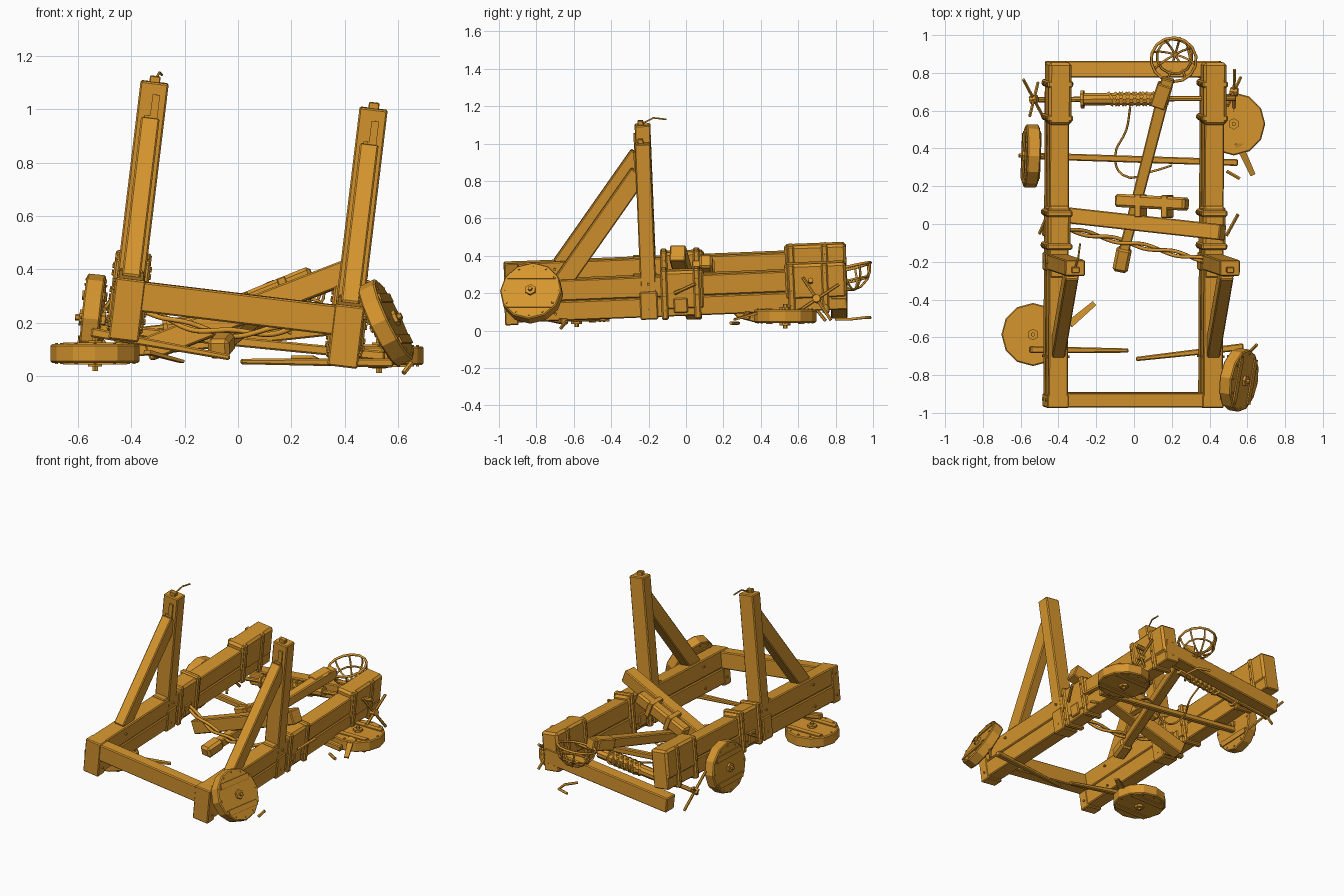
import bpy, math
from mathutils import Vector as V, Matrix

cube = bpy.data.objects.get("Cube")
if cube:
    bpy.data.objects.remove(cube)

wood = bpy.data.materials.new("golden brown wood")
wood.use_nodes = True
colour = (0.67, 0.30, 0.027, 1)
wood.diffuse_color = colour
wood.node_tree.nodes["Principled BSDF"].inputs["Base Color"].default_value = colour

# The sagging frame: rolled about y and pitched up towards the back
FRAME = (Matrix.Translation((0, 0, 0.242)) @ Matrix.Rotation(math.radians(6.9), 4, 'Y')
         @ Matrix.Rotation(math.radians(2.3), 4, 'X'))
WORLD = Matrix.Identity(4)


def axes(d, up):
    """Rotation with x along d and z as near to up as possible."""
    x = d.normalized()
    y = up.cross(x).normalized()
    return Matrix((x, y, x.cross(y))).transposed().to_4x4()


def finish(name, bevel=0.0):
    ob = bpy.context.object
    ob.name = name
    ob.data.materials.append(wood)
    if bevel:
        mod = ob.modifiers.new("worn edges", 'BEVEL')
        mod.width = bevel
        mod.segments = 1
    return ob


def beam(name, a, b, w, h, m=WORLD, up=(0, 0, 1), bevel=0.006, taper=1.0):
    """Timber from a to b, w wide and h tall; taper scales the far end."""
    a, b = m @ V(a), m @ V(b)
    bpy.ops.mesh.primitive_cube_add(size=1)
    ob = finish(name, bevel)
    for v in ob.data.vertices:
        k = taper if v.co.x > 0 else 1
        v.co = (v.co.x * (b - a).length, v.co.y * w * k, v.co.z * h * k)
    ob.matrix_world = Matrix.Translation((a + b) / 2) @ axes(b - a, m.to_3x3() @ V(up))
    return ob


def rod(name, a, b, r, sides=8, m=WORLD):
    a, b = m @ V(a), m @ V(b)
    bpy.ops.mesh.primitive_cylinder_add(vertices=sides, radius=r, depth=(b - a).length)
    ob = finish(name)
    ob.matrix_world = (Matrix.Translation((a + b) / 2)
                       @ (b - a).to_track_quat('Z', 'Y').to_matrix().to_4x4())
    return ob


def rope(name, pts, r, cyclic=False, smooth=True):
    cu = bpy.data.curves.new(name, 'CURVE')
    cu.dimensions = '3D'
    cu.bevel_depth, cu.bevel_resolution, cu.resolution_u = r, 1, 4
    sp = cu.splines.new('BEZIER' if smooth else 'POLY')
    points = sp.bezier_points if smooth else sp.points
    points.add(len(pts) - 1)
    for p, c in zip(points, pts):
        if smooth:
            p.co = c
            p.handle_left_type = p.handle_right_type = 'AUTO'
        else:
            p.co = (*c, 1)
    sp.use_cyclic_u = cyclic
    cu.use_fill_caps = True
    cu.materials.append(wood)
    ob = bpy.data.objects.new(name, cu)
    bpy.context.collection.objects.link(ob)


def wheel(name, centre, axis, r=0.167, t=0.07):
    """Twelve-sided plank disc with battens, hub and rim bolts."""
    m = Matrix.Translation(centre) @ V(axis).to_track_quat('Z', 'Y').to_matrix().to_4x4()
    disc = rod(name + "_disc", (0, 0, -t / 2), (0, 0, t / 2), r, 12, m)
    disc.modifiers.new("worn edges", 'BEVEL').width = 0.006
    for s in (-1, 1):
        for off in (-0.085, 0.085):
            half = 0.12
            beam(name + "_batten", (-half, off, s * t / 2), (half, off, s * t / 2),
                 0.035, 0.014, m, bevel=0)
        rod(name + "_hub", (0, 0, s * t / 2), (0, 0, s * (t / 2 + 0.014)), 0.03, 6, m)
        rod(name + "_pin", (0, 0, s * t / 2), (0, 0, s * (t / 2 + 0.03)), 0.012, 6, m)
        for i in range(12):
            a = math.tau * i / 12
            p = (0.145 * math.cos(a), 0.145 * math.sin(a))
            rod(name + "_bolt", (*p, s * t / 2), (*p, s * (t / 2 + 0.005)), 0.006, 5, m)


# Rails, uprights, braces and their ironwork on both sides
for s, side in ((1, "left"), (-1, "right")):
    x = s * 0.413

    def fb(part, a, b, w, h, **kw):
        return beam(side + "_" + part, a, b, w, h, FRAME, **kw)

    fb("lower_rail", (x, -0.965, -0.056), (x, 0.86, -0.056), 0.108, 0.104)
    fb("upper_rail", (x, -0.965, 0.055), (x, 0.855, 0.055), 0.104, 0.112)
    fb("rail_core", (x, -0.94, 0), (x, 0.84, 0), 0.09, 0.15)
    # Front boots, middle saddles and rear clamp blocks
    fb("front_boot", (x, -0.972, -0.005), (x, -0.9, -0.005), 0.114, 0.232)
    fb("middle_saddle", (x, -0.13, 0.03), (x, 0.1, 0.03), 0.12, 0.21, bevel=0.014)
    fb("rear_clamp", (x, 0.53, 0.05), (x, 0.86, 0.05), 0.122, 0.19, bevel=0.014)
    for y in (-0.115, 0.06, 0.565, 0.745):
        fb("iron_band", (x, y - 0.018, 0.01), (x, y + 0.018, 0.01), 0.136, 0.27, bevel=0.008)
        for z in (-0.08, 0, 0.09):
            rod(side + "_band_bolt", (x - 0.074, y, z), (x + 0.074, y, z), 0.007, 6, FRAME)
    fb("side_block", (x - 0.066, -0.03, -0.05), (x + 0.066, -0.03, -0.05), 0.075, 0.08)
    # Upright post with foot bracket, head plate and lug
    fb("upright", (x, -0.2, -0.1), (x, -0.2, 0.825), 0.084, 0.106, up=(1, 0, 0))
    fb("upright_foot", (x, -0.2, -0.12), (x, -0.2, 0.03), 0.094, 0.122, up=(1, 0, 0))
    fb("upright_plate", (x, -0.246, 0.6), (x, -0.246, 0.7), 0.01, 0.045, up=(1, 0, 0), bevel=0)
    fb("upright_strap", (x + 0.012, -0.246, 0.66), (x + 0.012, -0.246, 0.78), 0.008, 0.028,
       up=(1, 0, 0), bevel=0)
    rod(side + "_plate_bolt", (x, -0.258, 0.63), (x, -0.24, 0.63), 0.009, 6, FRAME)
    fb("top_lug", (x, -0.21, 0.81), (x, -0.21, 0.848), 0.03, 0.04, up=(1, 0, 0), bevel=0.003)
    fb("brace", (x, -0.665, 0.085), (x, -0.225, 0.665), 0.07, 0.1)
    fb("brace_clip", (x - 0.045, -0.25, 0.09), (x + 0.045, -0.25, 0.09), 0.06, 0.06)
    # Wall plates near the front with bolts
    for y in (-0.93, -0.7, -0.2):
        for z in (-0.07, 0.07):
            rod(side + "_rail_bolt", (x - 0.064, y, z), (x + 0.064, y, z), 0.008, 6, FRAME)

# Bent hook on the right upright
rope("top_hook", [FRAME @ V(p) for p in
     ((-0.413, -0.2, 0.83), (-0.4, -0.14, 0.86), (-0.39, -0.07, 0.85))], 0.005, smooth=False)

# Cross timbers
beam("front_crossbeam", (-0.4, -0.93, 0.05), (0.4, -0.93, 0.05), 0.078, 0.112, FRAME)
beam("back_crossbeam", (0.46, 0.818, 0.215), (-0.46, 0.82, 0.115), 0.088, 0.1)
beam("middle_crossbeam", (0.47, -0.045, 0.415), (-0.34, 0.045, 0.1), 0.085, 0.09)
beam("stop_pad", (0.28, 0.105, 0.375), (-0.09, 0.125, 0.225), 0.07, 0.08, bevel=0.012)
for t in (0.28, 0.66):
    p = V((0.28, 0.09, 0.365)).lerp(V((-0.09, 0.1, 0.215)), t)
    d = V((0.016, 0, 0.006))
    beam("stop_strap", p - d, p + d, 0.12, 0.1, bevel=0.004)

# Throwing arm with counter block and cage basket
beam("throwing_arm", (-0.06, -0.17, 0.12), (0.18, 0.77, 0.33), 0.055, 0.055, taper=1.25)
beam("arm_end_block", (-0.075, -0.25, 0.1), (-0.05, -0.125, 0.13), 0.082, 0.075, bevel=0.015)
beam("arm_sleeve", (0.125, 0.62, 0.295), (0.165, 0.74, 0.325), 0.08, 0.075)
cage = (Matrix.Translation((0.21, 0.87, 0.335)) @ Matrix.Rotation(math.radians(-16), 4, 'Z')
        @ Matrix.Rotation(math.radians(14), 4, 'X'))
R = 0.12


def arc(turn, tilt, n, span):
    """Points of a circle arc on the basket's sphere."""
    m = cage @ Matrix.Rotation(turn, 4, 'Z') @ Matrix.Rotation(tilt, 4, 'X')
    return [m @ V((R * math.cos(span * i / n), R * math.sin(span * i / n), 0)) for i in range(n + 1)]


rope("basket_rim", arc(0, 0, 14, math.tau)[:-1], 0.008, cyclic=True, smooth=False)
for i in range(4):
    rope("basket_rib", arc(math.pi * i / 4, -math.pi / 2, 8, math.pi), 0.006, smooth=False)
ring = [cage @ V((0.095 * math.cos(a), 0.095 * math.sin(a), -0.07))
        for a in (math.tau * i / 12 for i in range(12))]
rope("basket_hoop", ring, 0.006, cyclic=True, smooth=False)

# Winch drum with wound rope and crank crosses
A, B = V((-0.28, 0.66, 0.18)), V((0.36, 0.665, 0.25))
rod("winch_drum", A, A.lerp(B, 0.72), 0.034, 10)
rod("winch_shaft", A.lerp(B, -0.35), A.lerp(B, 1.28), 0.014, 8)
rod("winch_flange", A, A.lerp(B, 0.025), 0.05, 10)
for i in range(12):
    p = A.lerp(B, 0.26 + i * 0.028)
    w = V((0.006, 0.004 * (-1) ** i, 0))
    rod("rope_coil", p - w, p + w, 0.046, 10)
for name, c, n in (("right_crank", (-0.53, 0.66, 0.16), (1, 0.25, 0.4)),
                   ("left_crank", (0.53, 0.7, 0.17), (1, -0.15, 0.2))):
    m = Matrix.Translation(c) @ V(n).to_track_quat('Z', 'Y').to_matrix().to_4x4()
    rod(name + "_hub", (0, 0, -0.02), (0, 0, 0.02), 0.022, 8, m)
    for a in (0.6, 0.6 + math.pi / 2):
        e = V((0.14 * math.cos(a), 0.14 * math.sin(a), 0))
        rod(name + "_spoke", -e, e, 0.009, 6, m)

# Loose ropes
rope("winch_rope", [(-0.02, 0.62, 0.2), (-0.04, 0.5, 0.16), (-0.1, 0.36, 0.12),
                    (-0.06, 0.26, 0.1), (0.1, 0.28, 0.2), (0.2, 0.31, 0.16)], 0.006)
for k in (0, math.pi):
    pts = []
    for i in range(15):
        t = i / 14
        a = k + t * 14
        pts.append((-0.34 + 0.71 * t, -0.03 - 0.16 * t + 0.012 * math.sin(a),
                    0.25 - 0.36 * t * (1 - t) + 0.012 * math.cos(a)))
    rope("twisted_rope", pts, 0.01)

# Wheels: two fallen flat, two leaning on the frame
wheel("front_left_wheel", (0.555, -0.825, 0.2), (0.88, -0.15, 0.43))
wheel("front_right_wheel", (-0.535, -0.585, 0.085), (0, 0, 1))
wheel("back_left_wheel", (0.528, 0.53, 0.077), (0, 0, 1))
wheel("back_right_wheel", (-0.545, 0.36, 0.215), (1, -0.04, -0.1))

# Back axle, snapped front axle and splinters
beam("back_axle", (-0.52, 0.36, 0.18), (0.55, 0.325, 0.075), 0.036, 0.036)
beam("front_axle_right", (-0.55, -0.665, 0.165), (-0.03, -0.67, 0.07), 0.038, 0.036, taper=0.6)
beam("front_axle_left", (0.58, -0.65, 0.05), (0.01, -0.715, 0.055), 0.038, 0.034, taper=0.6)
for a, b in (((0.55, 0.43, 0.11), (0.63, 0.26, 0.06)),
             ((-0.34, -0.53, 0.09), (-0.21, -0.42, 0.055))):
    beam("splinter", a, b, 0.04, 0.015, bevel=0, taper=0.7)
for a, b in (((0.49, 0.28, 0.04), (0.56, 0.24, 0.04)), ((-0.5, -0.05, 0.25), (-0.47, 0.02, 0.29)),
             ((0.49, -0.06, 0.2), (0.55, 0.05, 0.25)), ((0.62, -0.67, 0.012), (0.65, -0.64, 0.05))):
    rod("loose_pin", a, b, 0.01, 6)
rope("fallen_hook", [(0.25, 0.8, 0.06), (0.3, 0.87, 0.06), (0.28, 0.96, 0.07), (0.2, 0.985, 0.07)],
     0.008, smooth=False)
